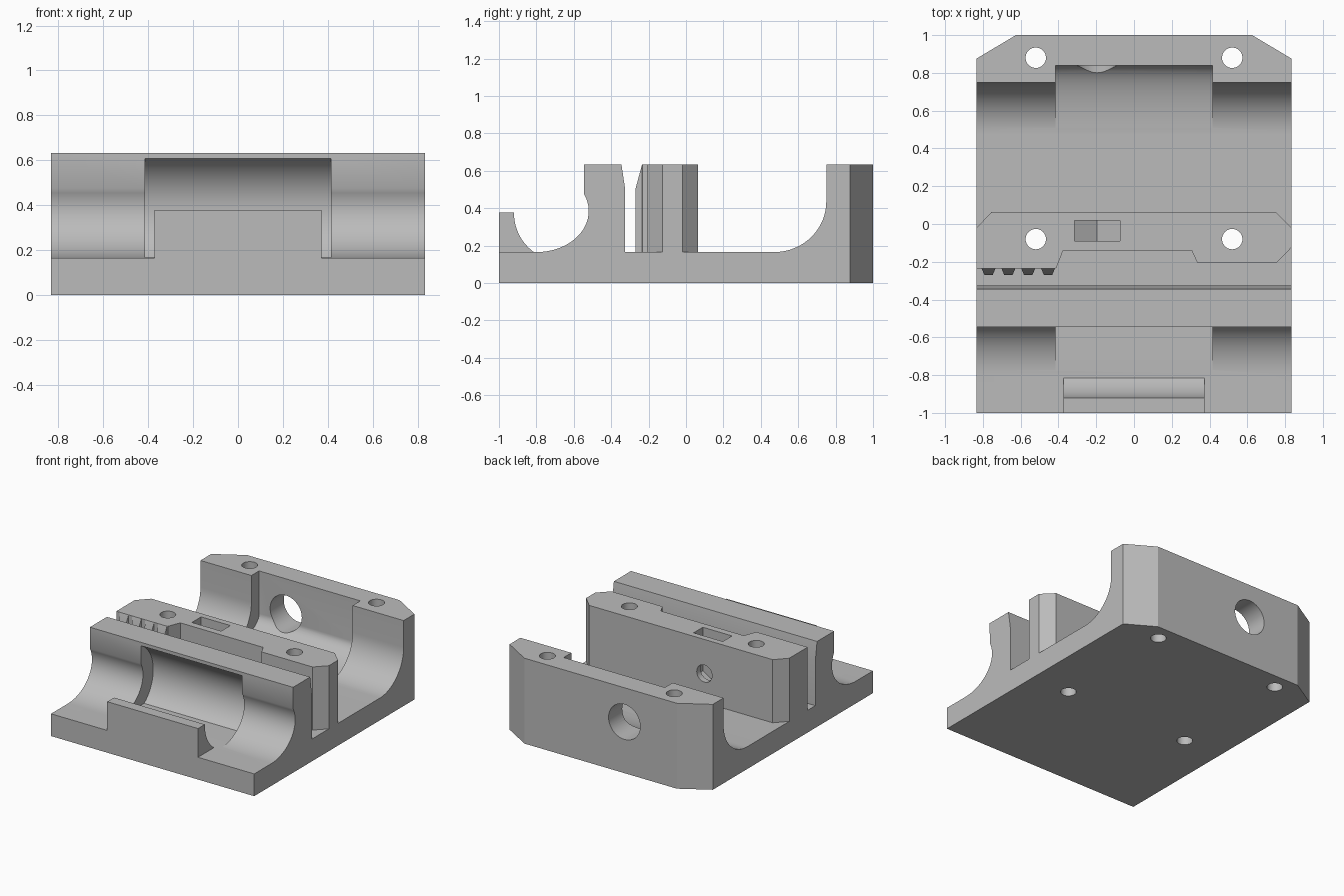
import bpy, bmesh
from math import sin, cos, radians, pi

cube = bpy.data.objects.get("Cube")
if cube:
    bpy.data.objects.remove(cube, do_unlink=True)

grey = bpy.data.materials.new("plain_grey")
grey.use_nodes = True
colour = (0.5, 0.5, 0.5, 1)
grey.diffuse_color = colour
grey.node_tree.nodes["Principled BSDF"].inputs["Base Color"].default_value = colour

HALF, TOP, FLOOR = 0.833, 0.633, 0.165


def arc(cu, cv, a, b, start, end, n=20):
    """Points along an elliptical arc, angles in degrees."""
    angles = [radians(start + (end - start) * i / n) for i in range(n + 1)]
    return [(cu + a * cos(t), cv + b * sin(t)) for t in angles]


def prism(name, pts, axis, lo, hi):
    """Extrude a flat outline along an axis."""
    place = {"x": lambda u, v, w: (w, u, v),
             "y": lambda u, v, w: (u, w, v),
             "z": lambda u, v, w: (u, v, w)}[axis]
    bm = bmesh.new()
    ends = [[bm.verts.new(place(u, v, w)) for u, v in pts] for w in (lo, hi)]
    bm.faces.new(ends[0])
    bm.faces.new(ends[1])
    for i in range(len(pts)):
        j = (i + 1) % len(pts)
        bm.faces.new((ends[0][i], ends[0][j], ends[1][j], ends[1][i]))
    bmesh.ops.recalc_face_normals(bm, faces=bm.faces)
    mesh = bpy.data.meshes.new(name)
    bm.to_mesh(mesh)
    bm.free()
    mesh.materials.append(grey)
    obj = bpy.data.objects.new(name, mesh)
    bpy.context.collection.objects.link(obj)
    return obj


def rod(name, u, v, r, axis, lo, hi):
    return prism(name, arc(u, v, r, r, 0, 360 - 360 / 40, 39), axis, lo, hi)


def combine(target, other, operation="DIFFERENCE"):
    """Apply a boolean and discard the helper."""
    mod = target.modifiers.new("boolean", "BOOLEAN")
    mod.operation, mod.object, mod.solver = operation, other, "EXACT"
    bpy.context.view_layer.objects.active = target
    bpy.ops.object.modifier_apply(modifier=mod.name)
    bpy.data.objects.remove(other, do_unlink=True)


# Base plate with front and back walls
profile = [(-1, 0), (1, 0), (1, TOP), (0.75, TOP)]
profile += arc(0.47, FLOOR + 0.27, 0.28, 0.27, 0, -90)
profile += [(-0.325, FLOOR), (-0.325, 0.5), (-0.345, TOP), (-0.545, TOP)]
profile += arc(-0.8, FLOOR + 0.22, 0.28, 0.22, 24, -90)
profile += [(-1, FLOOR)]
body = prism("carriage_body", profile, "x", -HALF, HALF)

# Wide pocket in the back wall
pocket = [(0.84, 0.8), (0.3, 0.8), (0.3, FLOOR + 0.001)]
pocket += arc(0.455, FLOOR + 0.151, 0.385, 0.15, -90, 0)
combine(body, prism("back_pocket", pocket, "x", -0.415, 0.415))

# Round pocket in the front wall
pocket = [(y, max(z, FLOOR + 0.001))
          for y, z in arc(-0.66, 0.375, 0.26, 0.26, -54, 234, 40)]
combine(body, prism("front_pocket", pocket, "x", -0.415, 0.415))

# Curved lip at the front edge
lip = [(-1, 0.1), (-1, 0.378), (-0.92, 0.378)]
lip += arc(-0.66, 0.375, 0.26, 0.26, 180, 233, 12) + [(-0.816, 0.1)]
combine(body, prism("front_lip", lip, "x", -0.372, 0.372), "UNION")

# Middle block outline, with belt teeth along its front left
outline = [(-0.755, 0.063), (0.75, 0.063), (HALF, -0.02), (HALF, -0.125),
           (0.755, -0.205), (0.335, -0.205), (0.305, -0.14),
           (-0.375, -0.14), (-0.412, -0.233)]
for i in range(4):
    x = -0.455 - 0.105 * i
    outline += [(x + 0.037, -0.235), (x + 0.022, -0.27),
                (x - 0.022, -0.27), (x - 0.037, -0.235)]
outline += [(-HALF, -0.235), (-HALF, -0.02)]
block = prism("middle_block", outline, "z", 0.1, TOP)

# Sloped lead-in on the teeth
slope = [(-0.235, TOP + 0.001), (-0.271, 0.5), (-0.3, 0.5), (-0.3, 0.7), (-0.235, 0.7)]
combine(block, prism("tooth_slope", slope, "x", -0.9, -0.4))

# Nut pocket with a pointed bottom, and its bolt hole
nut = [(-0.315, 0.8), (-0.315, 0.31), (-0.195, 0.24), (-0.075, 0.31), (-0.075, 0.8)]
combine(block, prism("nut_pocket", nut, "y", -0.09, 0.018))
combine(block, rod("bolt_hole", -0.195, 0.38, 0.063, "y", -0.25, 0.15))
combine(body, block, "UNION")

# Bolt hole through the back wall
combine(body, rod("back_hole", -0.195, 0.38, 0.13, "y", 0.7, 1.1))

# Cut back corners and four mounting holes
for s in (-1, 1):
    corner = [(s * 0.457, 1.1), (s * 0.625, 1), (s * HALF, 0.876),
              (s * 0.9, 0.836), (s * 0.9, 1.1)]
    combine(body, prism("corner_cut", corner, "z", -0.1, 0.8))
    for y in (0.88, -0.08):
        combine(body, rod("mounting_hole", s * 0.52, y, 0.054, "z", -0.1, 0.8))

for poly in body.data.polygons:
    poly.material_index = 0
bpy.ops.object.select_all(action="DESELECT")
body.select_set(True)
bpy.context.view_layer.objects.active = body
bpy.ops.object.shade_smooth_by_angle(angle=pi / 6)
